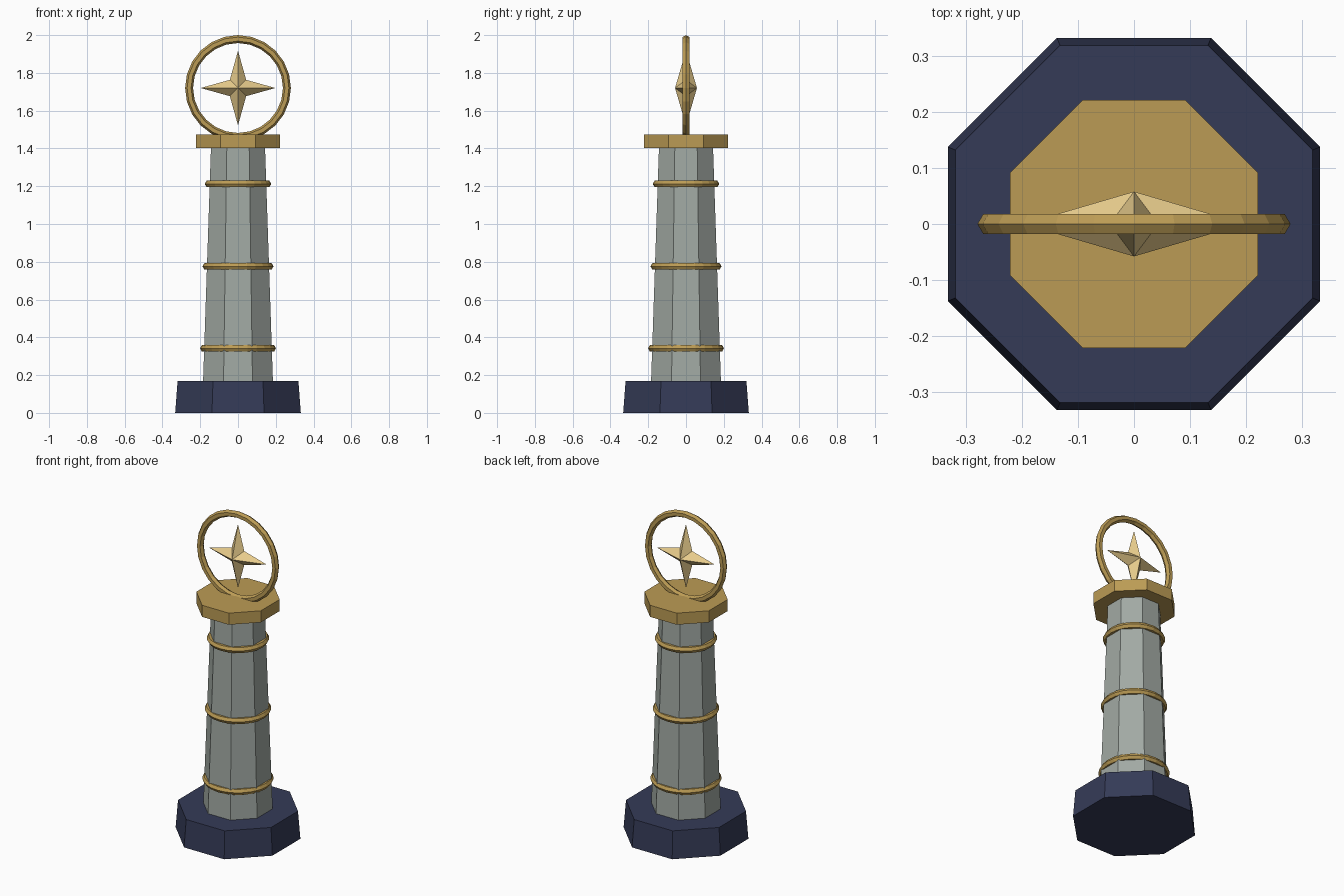
import bpy, bmesh
from math import pi, sin, cos

if "Cube" in bpy.data.objects:
    bpy.data.objects.remove(bpy.data.objects["Cube"])


def material(name, rgb):
    m = bpy.data.materials.new(name)
    m.diffuse_color = (*rgb, 1)
    m.use_nodes = True
    m.node_tree.nodes["Principled BSDF"].inputs["Base Color"].default_value = m.diffuse_color
    return m


NAVY = material("navy", (0.035, 0.043, 0.095))
STONE = material("stone", (0.36, 0.40, 0.37))
GOLD = material("gold", (0.50, 0.33, 0.09))
PALE_GOLD = material("pale_gold", (0.80, 0.60, 0.26))


def finish(name, mat):
    ob = bpy.context.object
    ob.name = name
    ob.data.materials.append(mat)
    return ob


def octagon(name, r_bottom, r_top, z0, z1, mat):
    bpy.ops.mesh.primitive_cone_add(vertices=8, radius1=r_bottom, radius2=r_top,
                                    depth=z1 - z0, location=(0, 0, (z0 + z1) / 2),
                                    rotation=(0, 0, pi / 8))
    return finish(name, mat)


def ring(name, major, minor, z, mat, upright=False):
    bpy.ops.mesh.primitive_torus_add(major_radius=major, minor_radius=minor,
                                     major_segments=24, minor_segments=6,
                                     location=(0, 0, z),
                                     rotation=(pi / 2 if upright else 0, 0, 0))
    return finish(name, mat)


# Tapered plinth, column and cap
octagon("plinth", 0.36, 0.346, 0, 0.17, NAVY)
octagon("column", 0.20, 0.155, 0.17, 1.403, STONE)
octagon("cap", 0.24, 0.24, 1.403, 1.475, GOLD)

# Bands around the column
for i, (z, r) in enumerate([(0.342, 0.181), (0.776, 0.168), (1.212, 0.156)]):
    ring(f"band_{i + 1}", r, 0.02, z, GOLD)

# Upright hoop standing in the cap
CENTRE = 1.72
ring("hoop", 0.259, 0.021, CENTRE, GOLD, upright=True)

# Faceted four-pointed star floating in the hoop
bm = bmesh.new()
rim = []
for i in range(8):
    r = 0.198 if i % 2 == 0 else 0.061
    rim.append(bm.verts.new((r * cos(i * pi / 4), 0, r * sin(i * pi / 4))))
for y in (-0.058, 0.058):
    apex = bm.verts.new((0, y, 0))
    for i in range(8):
        bm.faces.new((rim[i], rim[(i + 1) % 8], apex))
bmesh.ops.recalc_face_normals(bm, faces=bm.faces)
mesh = bpy.data.meshes.new("star")
bm.to_mesh(mesh)
bm.free()
mesh.materials.append(PALE_GOLD)
star = bpy.data.objects.new("star", mesh)
star.location.z = CENTRE
bpy.context.collection.objects.link(star)
